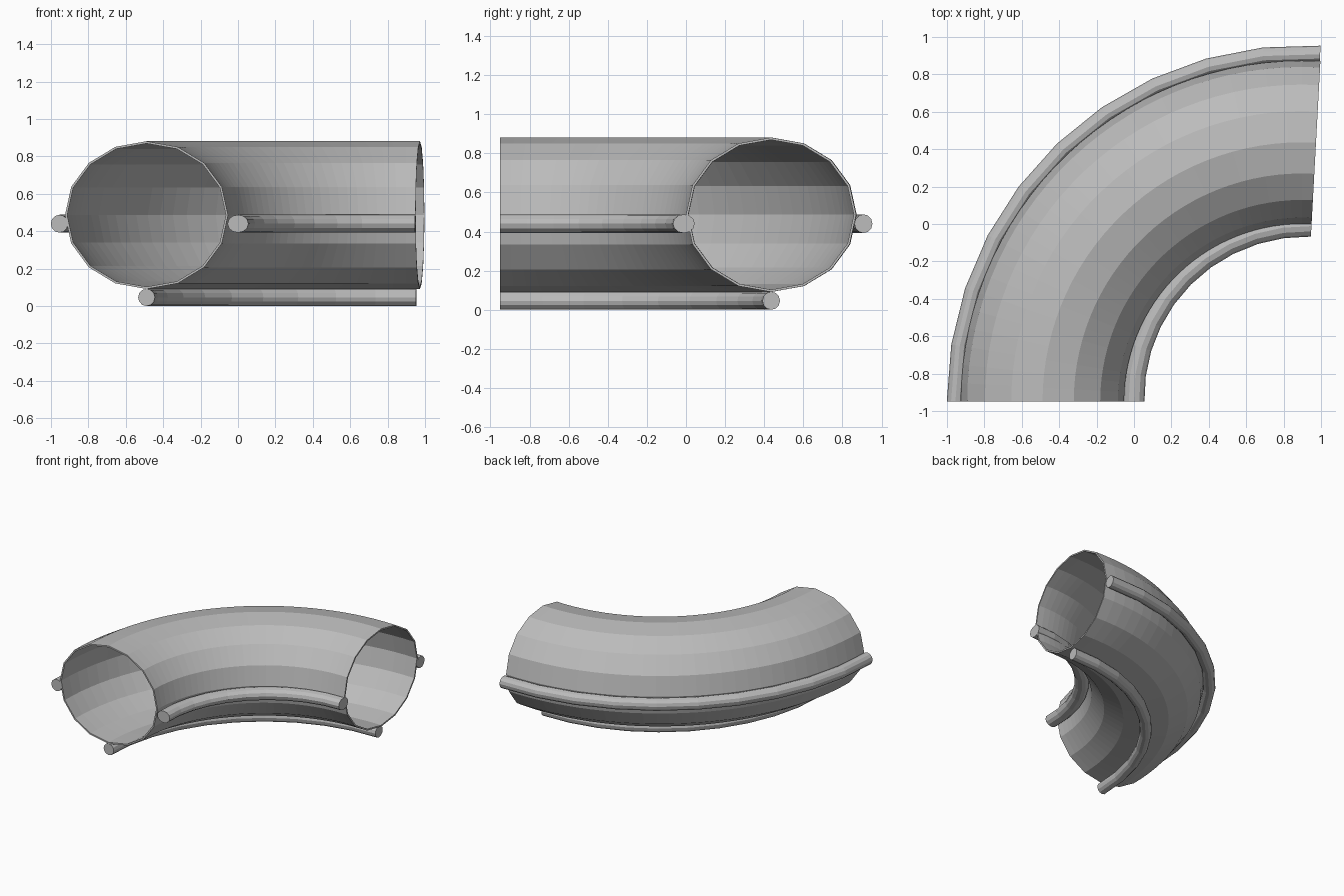
import bpy, bmesh, math

if "Cube" in bpy.data.objects:
    bpy.data.objects.remove(bpy.data.objects["Cube"])

CX, CY = 0.898, -0.95          # centre of the bend
grey = bpy.data.materials.new("plain grey")
grey.diffuse_color = (0.5, 0.5, 0.5, 1)
grey.use_nodes = True
grey.node_tree.nodes["Principled BSDF"].inputs["Base Color"].default_value = grey.diffuse_color


def sweep(name, r0, r1, z, rx, rz, sides, steps, sweep_deg, wall=0.0):
    """Sweep an elliptical section round the bend; wall > 0 makes an open pipe."""
    bm = bmesh.new()

    def skin(ax, az):
        rings = []
        for i in range(steps + 1):
            t = i / steps
            a = math.pi - math.radians(sweep_deg) * t
            ring = []
            for k in range(sides):
                b = 2 * math.pi * k / sides
                r = r0 + (r1 - r0) * t + ax * math.cos(b)
                ring.append(bm.verts.new((CX + r * math.cos(a),
                                          CY + r * math.sin(a),
                                          z + az * math.sin(b))))
            rings.append(ring)
        for p, q in zip(rings, rings[1:]):
            for k in range(sides):
                n = (k + 1) % sides
                bm.faces.new((p[k], p[n], q[n], q[k]))
        return rings

    outer = skin(rx, rz)
    if wall:
        inner = skin(rx - wall, rz - wall)
        for o, i in ((outer[0], inner[0]), (outer[-1], inner[-1])):
            for k in range(sides):
                n = (k + 1) % sides
                bm.faces.new((o[k], o[n], i[n], i[k]))
    else:
        bm.faces.new(outer[0])
        bm.faces.new(outer[-1])
    bmesh.ops.recalc_face_normals(bm, faces=bm.faces)
    me = bpy.data.meshes.new(name)
    bm.to_mesh(me)
    bm.free()
    me.materials.append(grey)
    ob = bpy.data.objects.new(name, me)
    bpy.context.collection.objects.link(ob)
    return ob


# Thin-walled curved pipe
sweep("pipe", 1.387, 1.387, 0.486, 0.436, 0.395, 16, 30, 93.1, wall=0.012)

# Three solid rails following the bend
sweep("outer_rail", 1.853, 1.86, 0.44, 0.046, 0.048, 12, 10, 93.0)
sweep("inner_rail", 0.898, 0.94, 0.44, 0.056, 0.048, 12, 10, 93.1)
sweep("bottom_rail", 1.387, 1.387, 0.046, 0.045, 0.046, 12, 10, 92.3)
